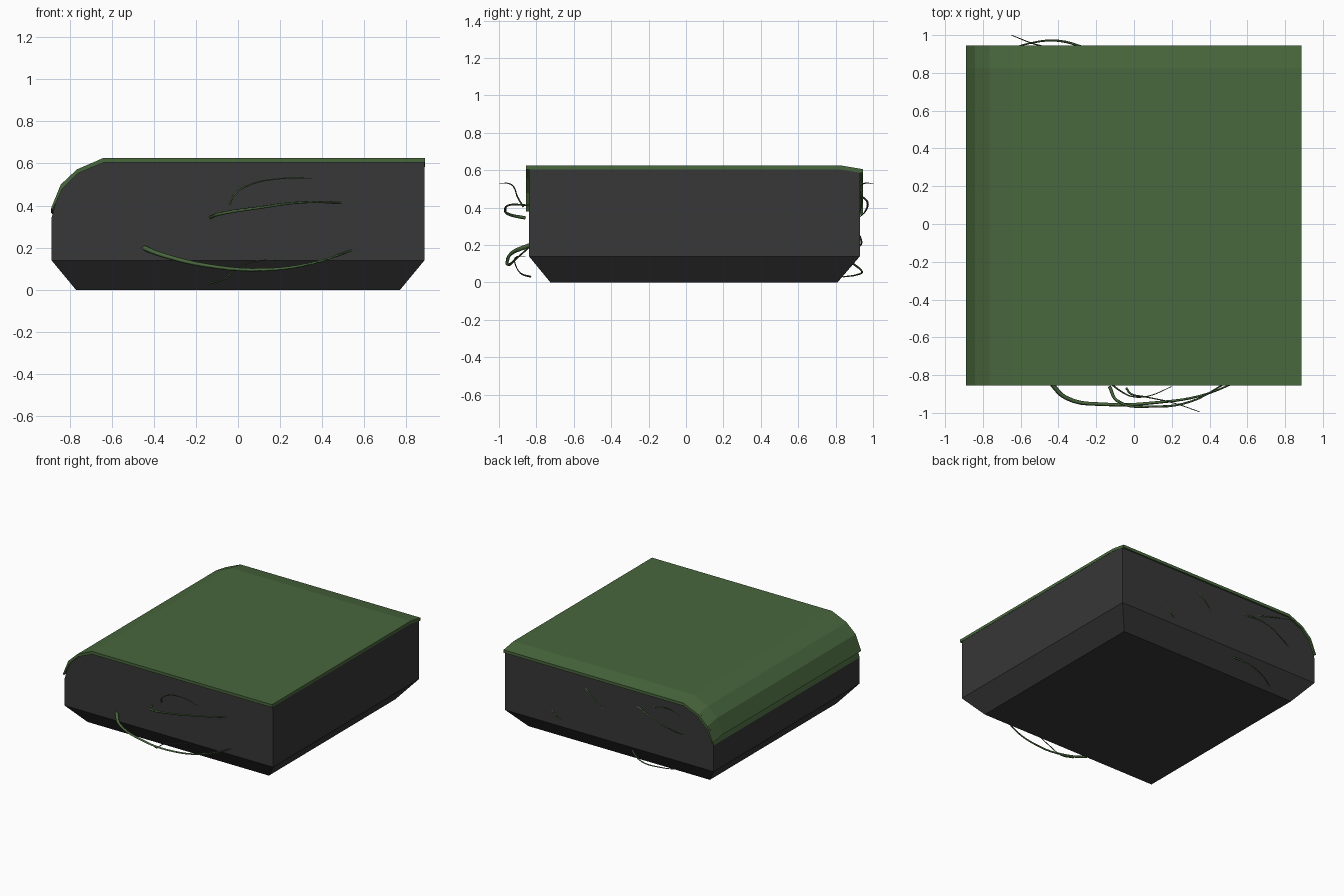
import bpy, bmesh
from mathutils import Vector

if "Cube" in bpy.data.objects:
    bpy.data.objects.remove(bpy.data.objects["Cube"])


def material(name, rgb):
    m = bpy.data.materials.new(name)
    m.diffuse_color = (*rgb, 1)
    m.use_nodes = True
    m.node_tree.nodes["Principled BSDF"].inputs["Base Color"].default_value = m.diffuse_color
    return m


stone = material("dark stone", (0.038, 0.038, 0.039))
grass = material("grass green", (0.066, 0.135, 0.047))


def finish(bm, name, mats):
    bmesh.ops.recalc_face_normals(bm, faces=bm.faces)
    me = bpy.data.meshes.new(name)
    bm.to_mesh(me)
    bm.free()
    ob = bpy.data.objects.new(name, me)
    for m in mats:
        me.materials.append(m)
    bpy.context.collection.objects.link(ob)
    return ob


def loft(bm, rings):
    """Join closed rings of points and cap both ends."""
    vs = [[bm.verts.new(p) for p in r] for r in rings]
    n = len(vs[0])
    for a, b in zip(vs, vs[1:]):
        for i in range(n):
            bm.faces.new((a[i], a[(i + 1) % n], b[(i + 1) % n], b[i]))
    bm.faces.new(vs[0])
    bm.faces.new(vs[-1])


# Rounded left shoulder of the stone (x, z)
shoulder = [(-0.886, 0.34), (-0.855, 0.455), (-0.775, 0.548), (-0.64, 0.604)]

# Stone block, with a chamfered foot
profile = [(-0.886, 0.14)] + shoulder + [(0.886, 0.604), (0.886, 0.14)]
bm = bmesh.new()
loft(bm, [[(x, y, z) for x, z in profile] for y in (-0.84, 0.93)])
bm.normal_update()
base = min(bm.faces, key=lambda f: f.calc_center_median().z)
ext = bmesh.ops.extrude_face_region(bm, geom=[base])
bm.faces.remove(base)
for v in [g for g in ext["geom"] if isinstance(g, bmesh.types.BMVert)]:
    v.co = (0.77 if v.co.x > 0 else -0.77, 0.81 if v.co.y > 0 else -0.725, 0)
bmesh.ops.recalc_face_normals(bm, faces=bm.faces)
for f in bm.faces:
    f.material_index = 1 if f.normal.z > 0.1 else 0
finish(bm, "stone_block", [stone, grass])

# Grass layer, overlapping the front edge and sloping down at the back
outer = [(-0.889, 0.385), (-0.842, 0.50), (-0.765, 0.572), (-0.64, 0.626), (0.888, 0.626)]
inner = [(0.888, 0.604), (-0.64, 0.604), (-0.76, 0.553), (-0.835, 0.478), (-0.881, 0.38)]
bm = bmesh.new()
rings = []
for y, drop in ((-0.856, 0), (0.825, 0), (0.945, 0.02)):
    rings.append([(x, y, z - drop) for x, z in outer] + [(x, y, z - drop) for x, z in inner])
loft(bm, rings)
finish(bm, "grass_layer", [grass])


# Tapered hanging roots
def root(name, pts, r0, r1):
    cu = bpy.data.curves.new(name, 'CURVE')
    cu.dimensions = '3D'
    cu.bevel_depth = 1.0
    cu.bevel_resolution = 0
    cu.resolution_u = 5
    cu.use_fill_caps = True
    sp = cu.splines.new('BEZIER')
    sp.bezier_points.add(len(pts) - 1)
    for i, (bp, p) in enumerate(zip(sp.bezier_points, pts)):
        bp.co = Vector(p)
        bp.handle_left_type = bp.handle_right_type = 'AUTO'
        bp.radius = r0 + (r1 - r0) * i / (len(pts) - 1)
    cu.materials.append(grass)
    ob = bpy.data.objects.new(name, cu)
    bpy.context.collection.objects.link(ob)


roots = {
    "front_root_thick": ([(-0.45, -0.83, 0.20), (-0.36, -0.92, 0.165), (-0.15, -0.955, 0.115),
                          (0.12, -0.945, 0.095), (0.35, -0.91, 0.125), (0.56, -0.83, 0.195)], 0.013, 0.004),
    "front_root_middle": ([(-0.13, -0.86, 0.345), (-0.09, -0.935, 0.36), (0.1, -0.966, 0.39),
                           (0.3, -0.94, 0.415), (0.49, -0.84, 0.413)], 0.009, 0.004),
    "front_root_upper": ([(-0.04, -0.87, 0.405), (-0.015, -0.9, 0.455), (0.06, -0.915, 0.50),
                          (0.2, -0.945, 0.528), (0.35, -0.995, 0.53)], 0.006, 0.002),
    "front_root_lower": ([(-0.14, -0.83, 0.03), (-0.07, -0.885, 0.05), (0.0, -0.915, 0.105),
                          (0.08, -0.91, 0.135), (0.2, -0.86, 0.14)], 0.005, 0.002),
    "back_root_a": ([(0.2, 0.928, 0.49), (0.13, 0.938, 0.43), (0.05, 0.925, 0.36)], 0.006, 0.004),
    "back_root_b": ([(0.49, 0.928, 0.25), (0.44, 0.938, 0.21), (0.4, 0.925, 0.19)], 0.006, 0.004),
    "back_root_c": ([(-0.22, 0.92, 0.47), (-0.4, 0.97, 0.43), (-0.56, 0.955, 0.375),
                     (-0.67, 0.92, 0.345)], 0.007, 0.003),
    "back_root_d": ([(-0.3, 0.92, 0.48), (-0.5, 0.945, 0.527), (-0.65, 1.0, 0.53)], 0.005, 0.002),
    "back_root_e": ([(-0.14, 0.88, 0.11), (-0.28, 0.94, 0.06), (-0.42, 0.91, 0.04),
                     (-0.55, 0.84, 0.03)], 0.007, 0.003),
}
for name, (pts, r0, r1) in roots.items():
    root(name, pts, r0, r1)
